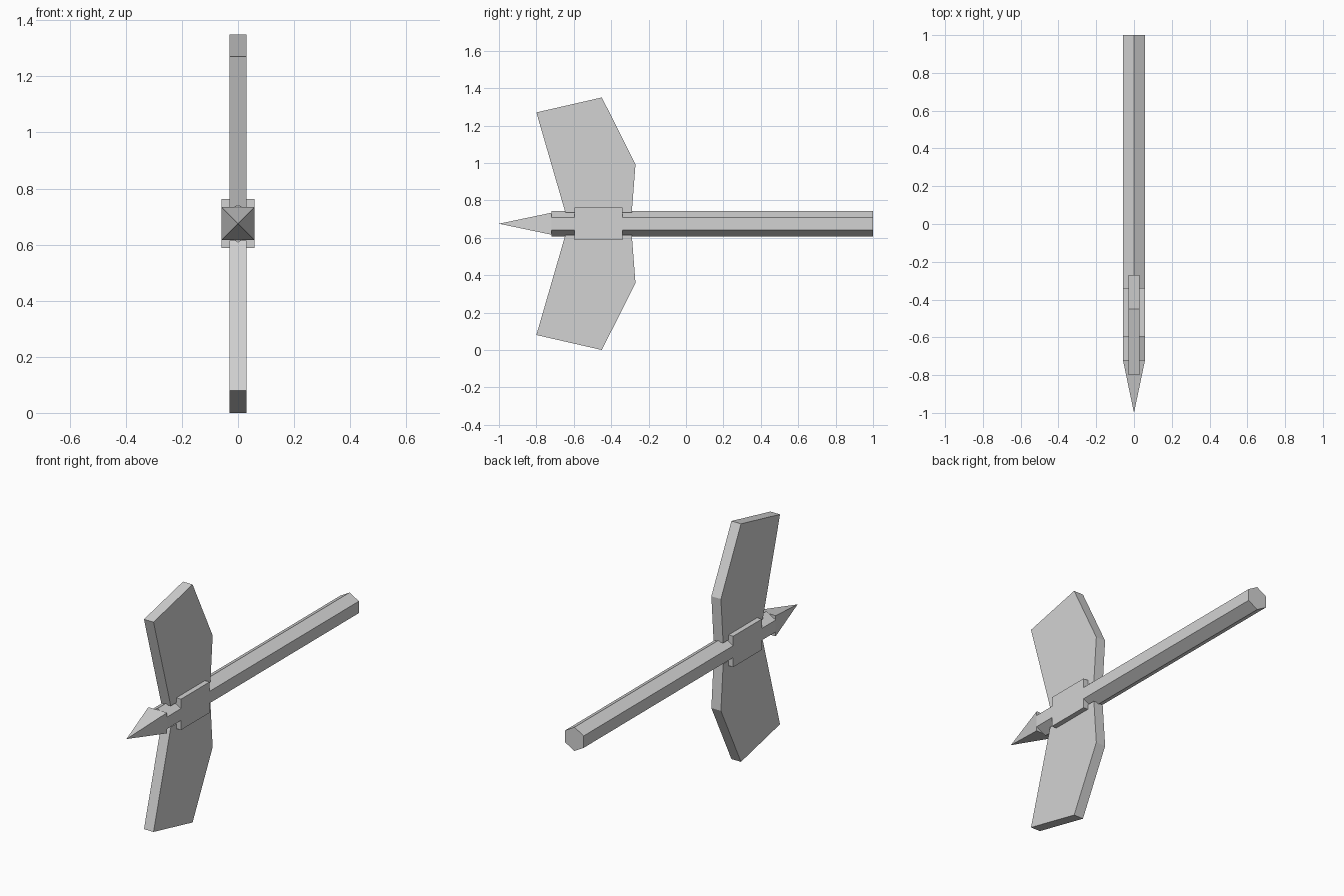
import bpy, bmesh, math

if "Cube" in bpy.data.objects:
    bpy.data.objects.remove(bpy.data.objects["Cube"])

CZ = 0.675  # height of the shaft axis

grey = bpy.data.materials.new("light grey")
grey.diffuse_color = (0.65, 0.65, 0.65, 1)
grey.use_nodes = True
grey.node_tree.nodes["Principled BSDF"].inputs["Base Color"].default_value = grey.diffuse_color


def finish(name, bm):
    bmesh.ops.recalc_face_normals(bm, faces=bm.faces[:])
    mesh = bpy.data.meshes.new(name)
    bm.to_mesh(mesh)
    bm.free()
    mesh.materials.append(grey)
    obj = bpy.data.objects.new(name, mesh)
    bpy.context.collection.objects.link(obj)
    return obj


def extrude(name, points, offset):
    """Closed prism from a flat outline pushed along offset."""
    bm = bmesh.new()
    face = bm.faces.new([bm.verts.new(p) for p in points])
    ext = bmesh.ops.extrude_face_region(bm, geom=[face], use_keep_orig=True)
    verts = [g for g in ext["geom"] if isinstance(g, bmesh.types.BMVert)]
    bmesh.ops.translate(bm, verts=verts, vec=offset)
    return finish(name, bm)


# Hexagonal shaft, ridge on top and bottom
hexagon = [(0.0675 * math.sin(i * math.pi / 3), -0.72,
            CZ + 0.0675 * math.cos(i * math.pi / 3)) for i in range(6)]
extrude("shaft", hexagon, (0, 1.72, 0))

# Four-sided spike on the front end
bm = bmesh.new()
s = 0.0585
base = [bm.verts.new((x, -0.72, CZ + z)) for x, z in ((-s, -s), (s, -s), (s, s), (-s, s))]
tip = bm.verts.new((0, -1, CZ))
bm.faces.new(base)
for i in range(4):
    bm.faces.new((base[i], base[(i + 1) % 4], tip))
finish("spike", bm)

# Collar block holding the blades
w, h = 0.059, 0.0875
extrude("collar", [(-w, -0.595, CZ - h), (w, -0.595, CZ - h),
                   (w, -0.595, CZ + h), (-w, -0.595, CZ + h)], (0, 0.256, 0))

# Two mirrored blades: (y, height from the axis)
profile = [(-0.645, 0.06), (-0.80, 0.595), (-0.45, 0.675), (-0.27, 0.317), (-0.29, 0.06)]
for name, side in (("upper_blade", 1), ("lower_blade", -1)):
    extrude(name, [(-0.03, y, CZ + side * z) for y, z in profile], (0.06, 0, 0))
